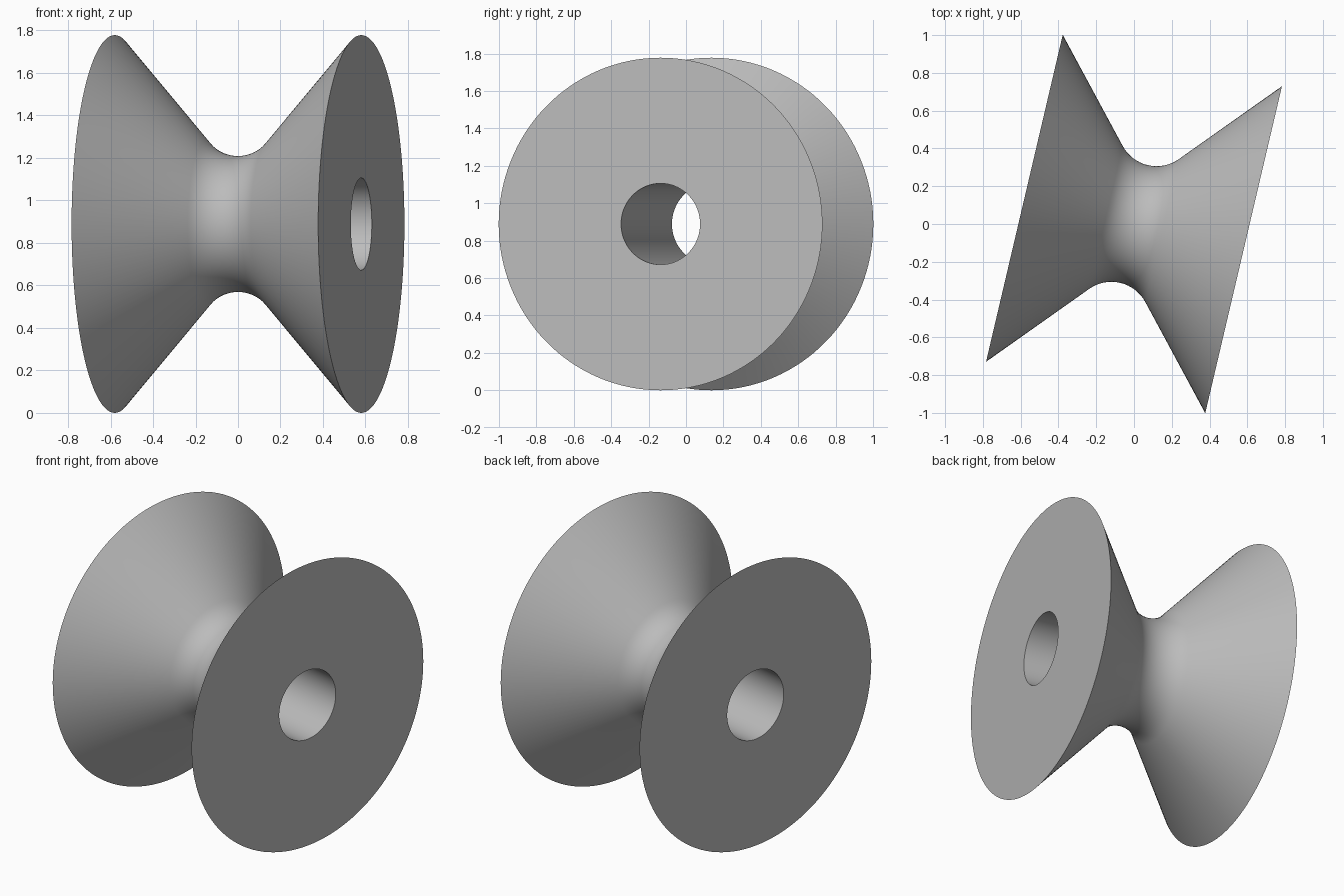
import bpy, bmesh, math
from mathutils import Matrix, Vector

cube = bpy.data.objects.get("Cube")
if cube:
    bpy.data.objects.remove(cube, do_unlink=True)

RIM, WAIST, BORE = 0.889, 0.32, 0.217   # radii
HALF = 0.596                            # half width along the axle
FILLET = 0.204                          # groove radius
SLOPE = math.radians(48.4)              # flank angle
TILT = math.radians(-13.2)              # turn about z
SEGMENTS, ARC = 128, 16

grey = bpy.data.materials.new("plain_grey")
grey.use_nodes = True
colour = (0.5, 0.5, 0.5, 1)
grey.diffuse_color = colour
grey.node_tree.nodes["Principled BSDF"].inputs["Base Color"].default_value = colour

# Closed half section: rounded V groove between two rims, then the bore
profile = [(-HALF, BORE), (-HALF, RIM)]
for i in range(ARC + 1):
    a = SLOPE * (2 * i / ARC - 1)
    profile.append((FILLET * math.sin(a), WAIST + FILLET * (1 - math.cos(a))))
profile += [(HALF, RIM), (HALF, BORE)]

# Spin the section about the axle
bm = bmesh.new()
verts = [bm.verts.new((x, 0, r)) for x, r in profile]
edges = [bm.edges.new((v, verts[(i + 1) % len(verts)])) for i, v in enumerate(verts)]
bmesh.ops.spin(bm, geom=verts + edges, cent=(0, 0, 0), axis=(1, 0, 0),
               angle=2 * math.pi, steps=SEGMENTS, use_merge=True)
bmesh.ops.remove_doubles(bm, verts=bm.verts, dist=0.0001)
bmesh.ops.recalc_face_normals(bm, faces=bm.faces)
bm.transform(Matrix.Translation(Vector((0, 0, RIM))) @ Matrix.Rotation(TILT, 4, "Z"))

mesh = bpy.data.meshes.new("grooved_roller")
bm.to_mesh(mesh)
bm.free()
mesh.materials.append(grey)
roller = bpy.data.objects.new("grooved_roller", mesh)
bpy.context.collection.objects.link(roller)

# Smooth the round surfaces, keep the rims and bore edges sharp
bpy.ops.object.select_all(action="DESELECT")
roller.select_set(True)
bpy.context.view_layer.objects.active = roller
bpy.ops.object.shade_smooth_by_angle(angle=math.radians(30))
